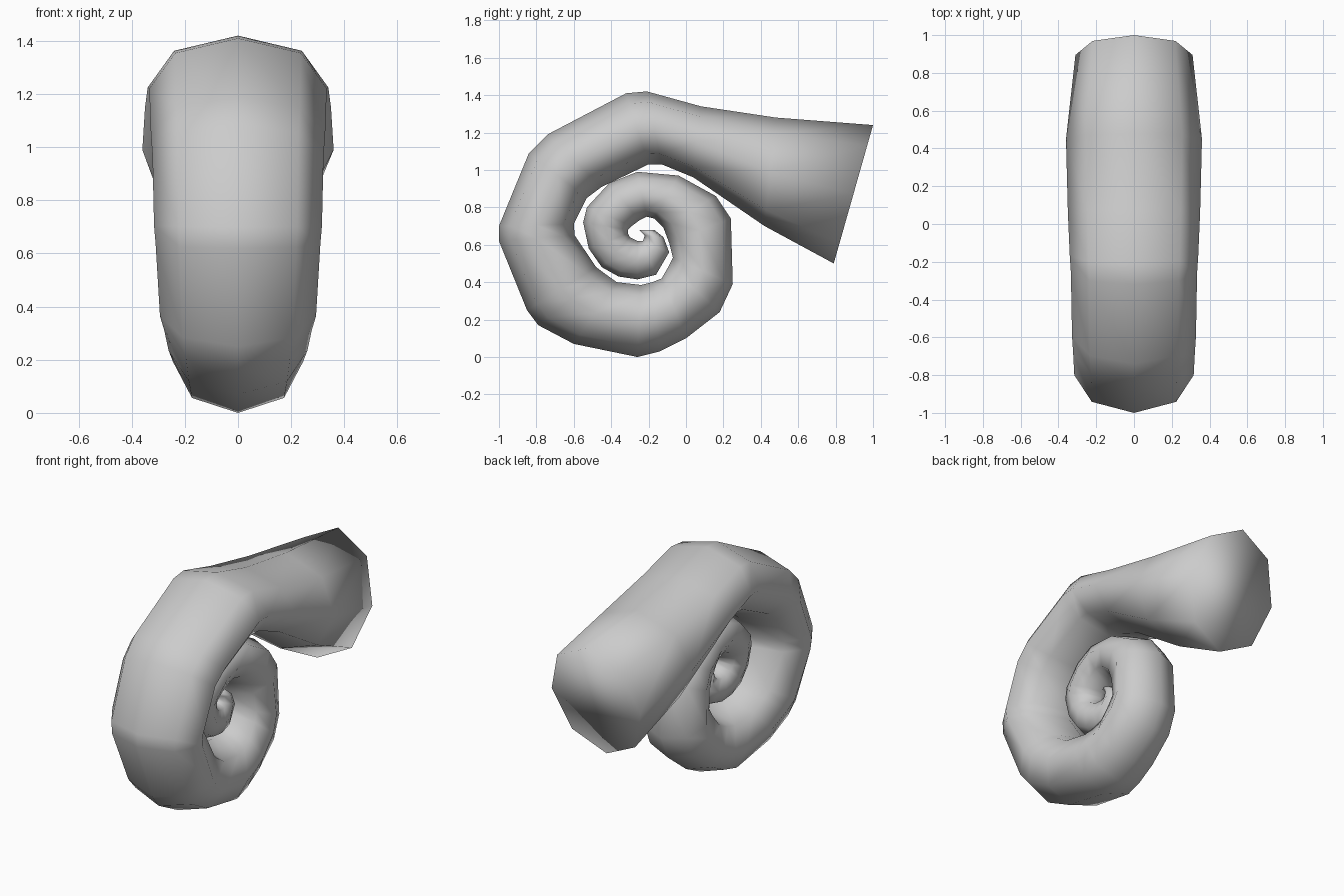
import bpy, bmesh, math

# Spiral stations from the mouth to the curled tip: outer y, outer z, inner y, inner z
STATIONS = [
    (1.00, 1.24, .79, .50), (.48, 1.28, .42, .70), (.08, 1.34, .04, .96),
    (-.21, 1.42, -.13, 1.03), (-.32, 1.41, -.20, 1.03), (-.74, 1.19, -.45, .91),
    (-.84, 1.09, -.53, .85), (-1.0, .70, -.60, .71), (-1.0, .62, -.595, .65),
    (-.85, .25, -.48, .48), (-.79, .17, -.44, .45), (-.60, .07, -.37, .40),
    (-.26, .00, -.24, .385), (-.14, .03, -.18, .40), (0.0, .10, -.13, .42),
    (.18, .24, -.09, .49), (.25, .39, -.07, .53), (.24, .74, -.09, .61),
    (.16, .86, -.12, .69), (-.04, .97, -.17, .74), (-.26, .99, -.21, .75),
    (-.41, .93, -.25, .73), (-.53, .80, -.29, .70), (-.55, .72, -.31, .68),
    (-.52, .58, -.31, .66), (-.45, .48, -.30, .64), (-.36, .43, -.28, .63),
    (-.26, .415, -.26, .62), (-.16, .44, -.24, .62), (-.09, .56, -.23, .62),
    (-.12, .64, -.22, .65), (-.17, .68, -.25, .68),
]
# Sideways half width at chosen stations
WIDTHS = [(0, .31), (1, .36), (3, .34), (8, .31), (12, .245), (31, .06)]
SIDES = 8


def half_width(i):
    for (a, wa), (b, wb) in zip(WIDTHS, WIDTHS[1:]):
        if i <= b:
            return wa + (wb - wa) * (i - a) / (b - a)


# Eight-sided tapered tube rolled into a spiral
bm = bmesh.new()
rings = []
for i, (oy, oz, iy, iz) in enumerate(STATIONS):
    cy, cz = (oy + iy) / 2, (oz + iz) / 2
    ring = []
    for k in range(SIDES):
        a = 2 * math.pi * k / SIDES
        c, s = math.cos(a), math.sin(a)
        ring.append(bm.verts.new((half_width(i) * s,
                                  cy + (oy - cy) * c, cz + (oz - cz) * c)))
    rings.append(ring)
for r, q in zip(rings, rings[1:]):
    for k in range(SIDES):
        n = (k + 1) % SIDES
        bm.faces.new((r[k], r[n], q[n], q[k]))

# Closed mouth and tip
bm.faces.new(rings[0])
bm.faces.new(rings[-1])
bmesh.ops.recalc_face_normals(bm, faces=bm.faces)
for f in bm.faces:
    f.smooth = True

mesh = bpy.data.meshes.new("spiral_horn")
bm.to_mesh(mesh)
bm.free()
bpy.context.collection.objects.link(bpy.data.objects.new("spiral_horn", mesh))
